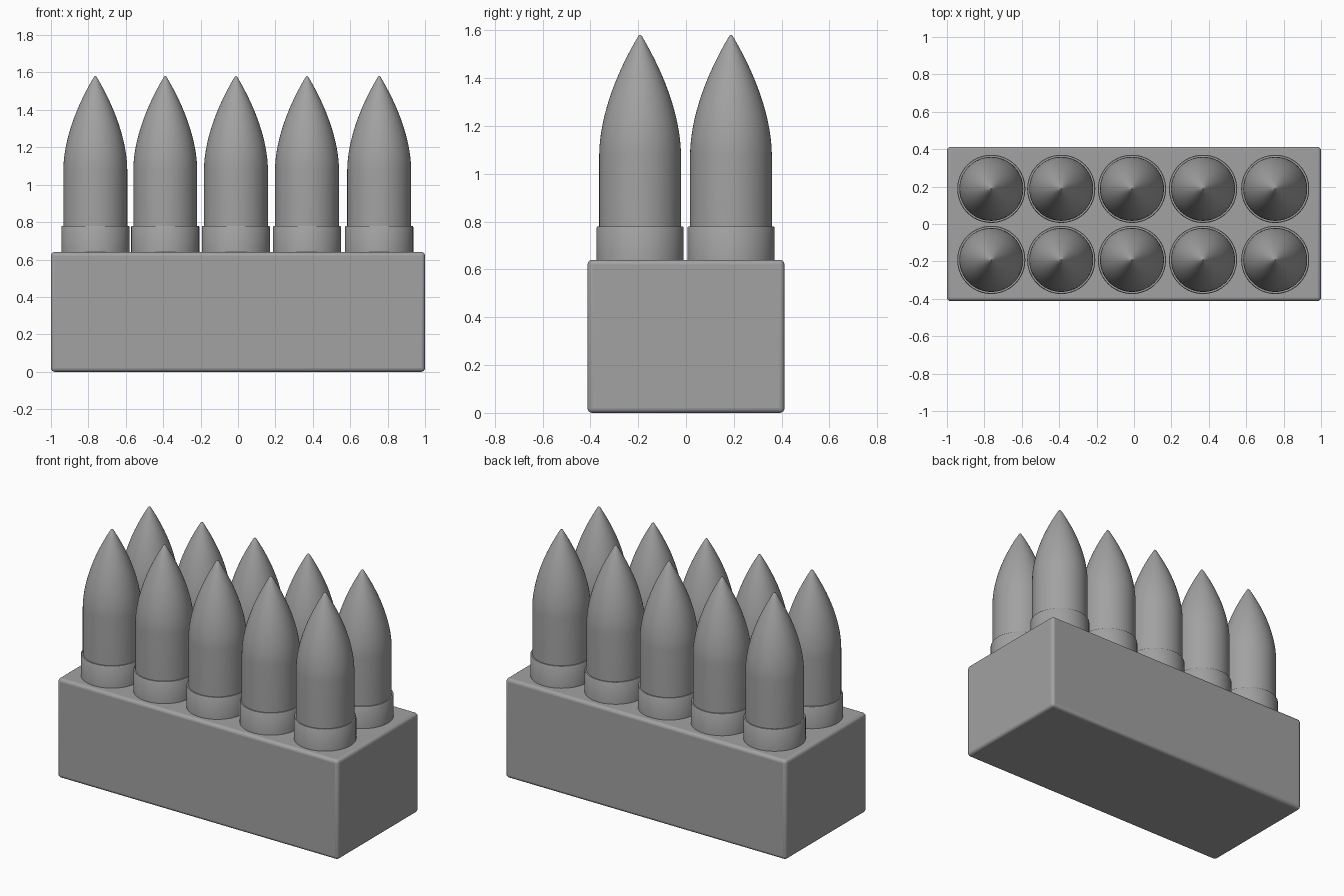
import bpy, bmesh, math

cube = bpy.data.objects.get("Cube")
if cube:
    bpy.data.objects.remove(cube, do_unlink=True)

grey = bpy.data.materials.new("plain grey")
grey.use_nodes = True
grey.diffuse_color = (0.36, 0.36, 0.36, 1)
grey.node_tree.nodes["Principled BSDF"].inputs["Base Color"].default_value = grey.diffuse_color


def add_object(name, bm):
    mesh = bpy.data.meshes.new(name)
    bmesh.ops.recalc_face_normals(bm, faces=bm.faces)
    bm.to_mesh(mesh)
    bm.free()
    mesh.materials.append(grey)
    obj = bpy.data.objects.new(name, mesh)
    bpy.context.collection.objects.link(obj)
    return obj


def smooth(obj, degrees):
    bpy.ops.object.select_all(action='DESELECT')
    obj.select_set(True)
    bpy.context.view_layer.objects.active = obj
    bpy.ops.object.shade_smooth_by_angle(angle=math.radians(degrees))


def lathe(name, profile, sides=64):
    """Spin a (radius, height) profile around z and close both ends."""
    bm = bmesh.new()
    rings = [[bm.verts.new((r * math.cos(math.tau * i / sides),
                            r * math.sin(math.tau * i / sides), z))
              for i in range(sides)] for r, z in profile]
    for low, high in zip(rings, rings[1:]):
        for i in range(sides):
            j = (i + 1) % sides
            bm.faces.new((low[i], low[j], high[j], high[i]))
    bm.faces.new(rings[0][::-1])
    bm.faces.new(rings[-1])
    obj = add_object(name, bm)
    smooth(obj, 35)
    return obj


# Holder block with small rounded edges
bm = bmesh.new()
bmesh.ops.create_cube(bm, size=1)
for v in bm.verts:
    v.co = (v.co.x * 2, v.co.y * 0.824, (v.co.z + 0.5) * 0.64)
block = add_object("holder_block", bm)
bevel = block.modifiers.new("rounded edges", 'BEVEL')
bevel.width = 0.02
bevel.segments = 4
smooth(block, 40)

# Pointed round: straight body, then a curved nose with a tiny blunt tip
BODY_R, SHOULDER, TIP = 0.171, 1.08, 1.58
STEPS = 16
profile = [(BODY_R, 0.62), (BODY_R, SHOULDER)]
for k in range(1, STEPS + 1):
    t = k / STEPS
    r = 0.008 + (BODY_R - 0.008) * (1 - t ** 1.8)
    profile.append((r, SHOULDER + (TIP - 0.005 - SHOULDER) * t))
profile.append((0.003, TIP))
round_body = lathe("round_body", profile)

# Collar around the foot of each round
collar = lathe("collar", [(0.182, 0.62), (0.182, 0.775), (0.179, 0.78)])

# Two rows of five rounds sharing the same meshes
for row, y in enumerate((-0.192, 0.188)):
    for col, x in enumerate((-0.763, -0.389, -0.011, 0.369, 0.755)):
        for part in (round_body, collar):
            copy = part
            if row or col:
                copy = part.copy()
                bpy.context.collection.objects.link(copy)
            copy.name = f"{part.data.name}_{row + 1}_{col + 1}"
            copy.location = (x, y, 0)
